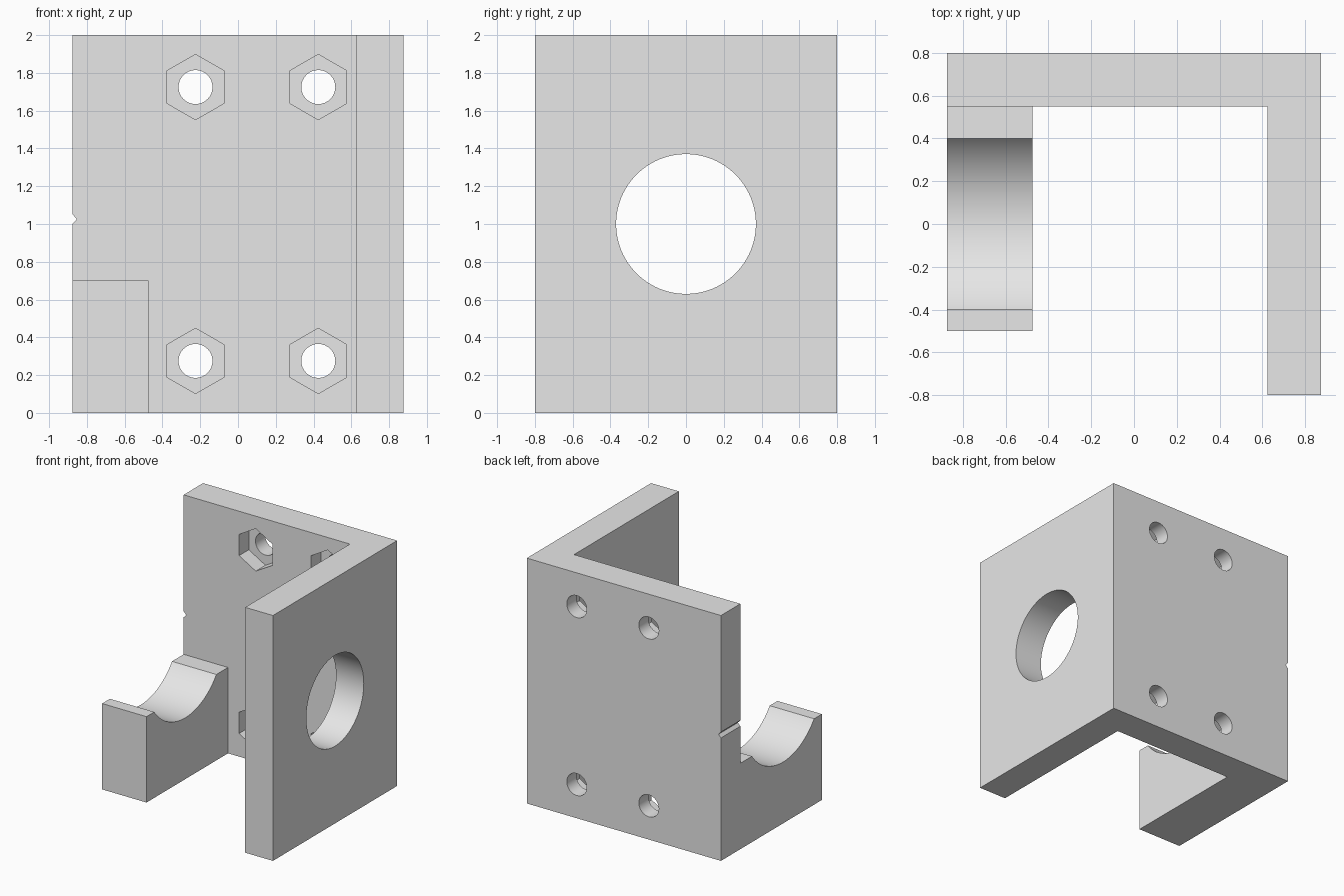
import bpy, bmesh, math
from mathutils import Vector

if "Cube" in bpy.data.objects:
    bpy.data.objects.remove(bpy.data.objects["Cube"], do_unlink=True)

grey = bpy.data.materials.new("light_grey")
grey.use_nodes = True
colour = (0.8, 0.8, 0.8, 1)
grey.diffuse_color = colour
grey.node_tree.nodes["Principled BSDF"].inputs["Base Color"].default_value = colour


def prism(name, profile, axis, start, end):
    """Extrude a 2D profile along an axis (0=x, 1=y, 2=z)."""
    def place(p, t):
        co = list(p)
        co.insert(axis, t)
        return Vector(co)
    bm = bmesh.new()
    face = bm.faces.new([bm.verts.new(place(p, start)) for p in profile])
    result = bmesh.ops.extrude_face_region(bm, geom=[face])
    moved = [g for g in result["geom"] if isinstance(g, bmesh.types.BMVert)]
    bmesh.ops.translate(bm, verts=moved, vec=place((0, 0), end - start))
    bmesh.ops.recalc_face_normals(bm, faces=bm.faces)
    mesh = bpy.data.meshes.new(name)
    bm.to_mesh(mesh)
    bm.free()
    mesh.materials.append(grey)
    obj = bpy.data.objects.new(name, mesh)
    bpy.context.collection.objects.link(obj)
    return obj


def ring(u, v, radius, sides, turn=0.0):
    step = 2 * math.pi / sides
    return [(u + radius * math.cos(i * step + turn),
             v + radius * math.sin(i * step + turn)) for i in range(sides)]


def combine(target, other, operation):
    """Apply a boolean and remove the helper."""
    mod = target.modifiers.new("combine", "BOOLEAN")
    mod.operation = operation
    mod.solver = "EXACT"
    mod.object = other
    bpy.context.view_layer.objects.active = target
    bpy.ops.object.modifier_apply(modifier=mod.name)
    bpy.data.objects.remove(other, do_unlink=True)


W, D, H = 0.875, 0.8, 2.0
INNER_X, INNER_Y = 0.625, 0.55

# Corner bracket: back plate and side plate
bracket = prism("bracket", [(-W, INNER_Y), (INNER_X, INNER_Y), (INNER_X, -D),
                            (W, -D), (W, D), (-W, D)], 2, 0, H)

# Cradle block with a round scoop, overlapping into the back plate
cradle = prism("cradle", [(-0.5, 0), (0.65, 0), (0.65, 0.7), (-0.5, 0.7)],
               0, -W, -0.475)
scoop = prism("scoop_cutter", ring(0, 1, 0.5, 96), 0, -1, -0.4)
combine(cradle, scoop, "DIFFERENCE")
combine(bracket, cradle, "UNION")

# Large bore through the side plate
combine(bracket, prism("bore_cutter", ring(0, 1, 0.37, 96), 0, 0.5, 1),
        "DIFFERENCE")

# Bolt holes with hexagonal nut pockets on the inner face
for x in (-0.225, 0.425):
    for z in (0.275, 1.725):
        combine(bracket, prism("bolt_cutter", ring(x, z, 0.09, 32), 1, 0.4, 1),
                "DIFFERENCE")
        combine(bracket, prism("nut_cutter", ring(x, z, 0.173, 6, math.pi / 6),
                               1, 0.45, 0.675), "DIFFERENCE")

# Small V notch in the free edge of the back plate
combine(bracket, prism("notch_cutter", [(-0.895, 1.0 - 0.02), (-0.853, 1.026),
                                        (-0.895, 1.072)], 1, 0.4, 1), "DIFFERENCE")

bpy.ops.object.select_all(action="DESELECT")
bracket.select_set(True)
bpy.context.view_layer.objects.active = bracket
bpy.ops.object.shade_smooth_by_angle(angle=math.radians(30))
